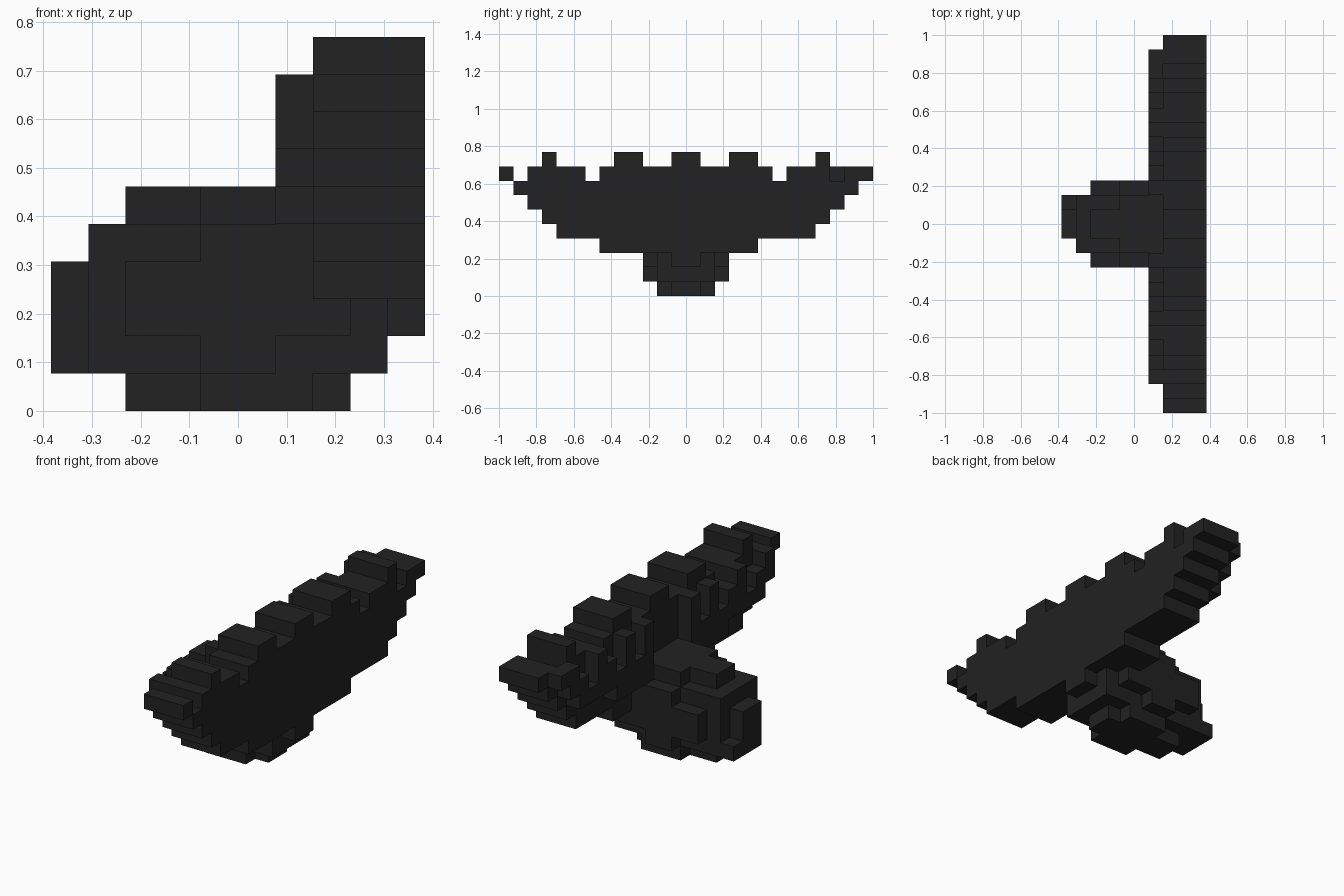
import bpy, bmesh, math
from mathutils import Vector

if "Cube" in bpy.data.objects:
    bpy.data.objects.remove(bpy.data.objects["Cube"], do_unlink=True)

U = 1 / 13  # size of one block

charcoal = bpy.data.materials.new("charcoal")
charcoal.use_nodes = True
COLOUR = (0.016, 0.016, 0.016, 1)
charcoal.diffuse_color = COLOUR
charcoal.node_tree.nodes["Principled BSDF"].inputs["Base Color"].default_value = COLOUR


def blocks(name, boxes):
    """Union of block-aligned boxes (x0, x1, y0, y1, z0, z1) as one clean shell."""
    cells = {(x, y, z) for x0, x1, y0, y1, z0, z1 in boxes
             for x in range(x0, x1) for y in range(y0, y1) for z in range(z0, z1)}
    bm = bmesh.new()
    for cell in cells:
        for axis in range(3):
            for side in (0, 1):
                near = list(cell)
                near[axis] += 2 * side - 1
                if tuple(near) in cells:
                    continue
                loop = []
                for a, b in ((0, 0), (1, 0), (1, 1), (0, 1)):
                    p = list(cell)
                    p[axis] += side
                    p[(axis + 1) % 3] += a
                    p[(axis + 2) % 3] += b
                    loop.append(bm.verts.new(Vector(p) * U))
                bm.faces.new(loop if side else loop[::-1])
    bmesh.ops.remove_doubles(bm, verts=bm.verts, dist=0.001)
    bmesh.ops.dissolve_limit(bm, angle_limit=math.radians(1), verts=bm.verts, edges=bm.edges)
    mesh = bpy.data.meshes.new(name)
    bm.to_mesh(mesh)
    bm.free()
    mesh.materials.append(charcoal)
    obj = bpy.data.objects.new(name, mesh)
    bpy.context.collection.objects.link(obj)
    return obj


# Rounded body
blocks("body", [
    (-3, 3, -3, 3, 2, 4),
    (-1, 1, -3, 3, 1, 5),
    (-4, 4, -2, 2, 1, 4),
    (-4, 3, -2, 2, 1, 5),
    (-3, 3, -1, 1, 0, 6),
    (-1, 2, -2, 2, 0, 6),
    (4, 5, -1, 1, 2, 3),
])

# Snout with a lower lip
blocks("snout", [(-5, -4, -1, 1, 1, 4), (-5, -4, -1, 2, 1, 2)])

# Wing sheet, row by row from the bottom, with a notched top edge
rows = [(3, -6, 5), (4, -9, 9), (5, -10, 10), (6, -11, 11), (7, -12, 12),
        (8, -13, -12), (8, -11, -7), (8, -6, 6), (8, 7, 10), (8, 11, 13),
        (9, -10, -9), (9, -5, -3), (9, -1, 1), (9, 3, 5), (9, 9, 10)]
blocks("wings", [(2, 5, y0, y1, z, z + 1) for z, y0, y1 in rows])

# Raised wing bones: stepped arm, fingers and the shoulder columns
bones = [(2, 3, 5, 9), (3, 4, 5, 7), (4, 5, 5, 9), (5, 6, 5, 7),
         (6, 7, 6, 8), (7, 8, 6, 9), (8, 9, 6, 7), (9, 10, 6, 8), (10, 11, 7, 9)]
ribs = [(1, 2, y0, y1, z0, z1) for y0, y1, z0, z1 in bones]
ribs += [(1, 2, -y1, -y0, z0, z1) for y0, y1, z0, z1 in bones]
ribs += [(1, 2, 11, 12, 8, 9), (1, 2, -3, 3, 4, 6)]
blocks("wing_bones", ribs)
